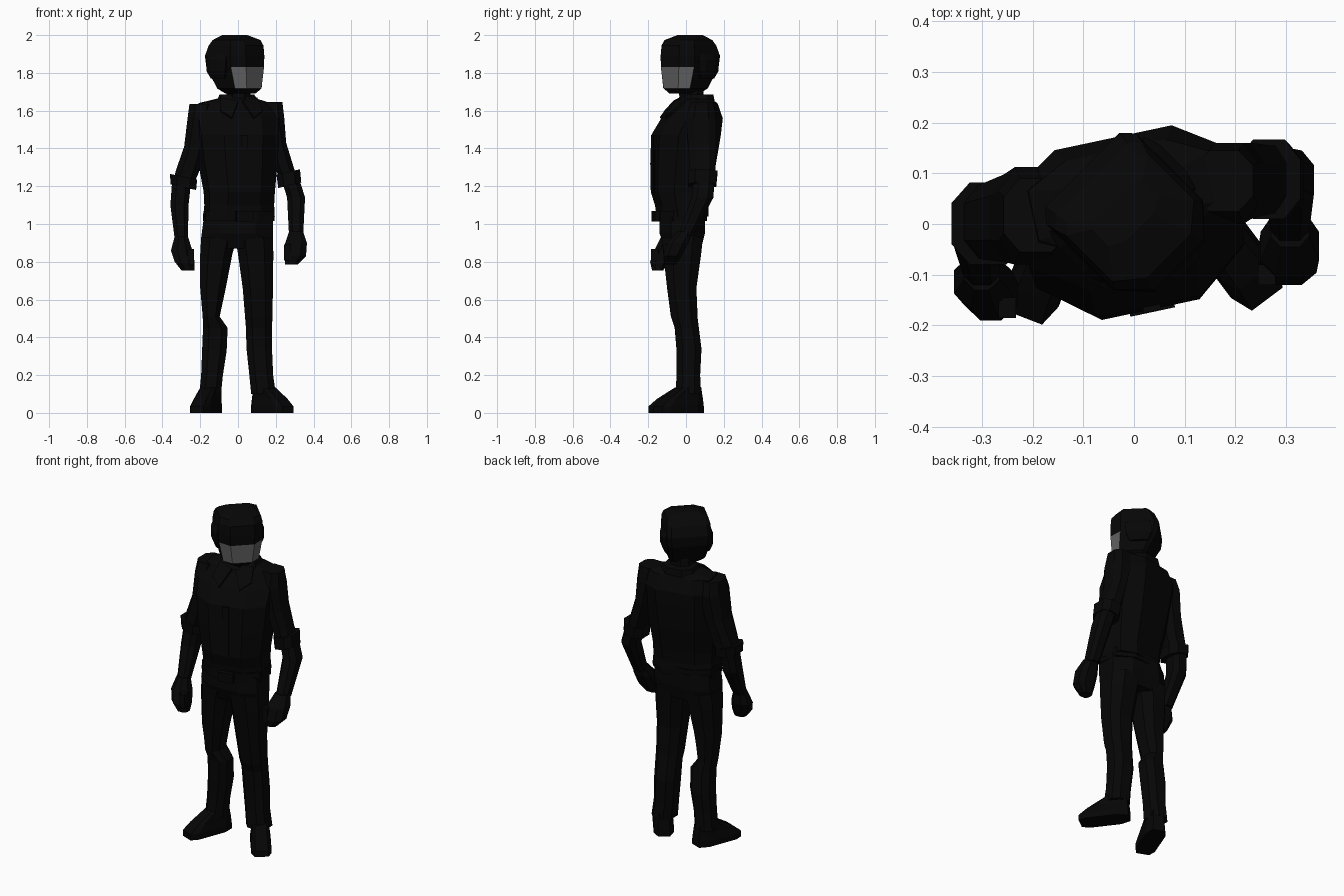
import bpy
import bmesh
from math import radians
from mathutils import Matrix, Vector

default_cube = bpy.data.objects.get("Cube")
if default_cube:
    bpy.data.objects.remove(default_cube, do_unlink=True)


def make_material(name, level):
    material = bpy.data.materials.new(name)
    material.use_nodes = True
    colour = (level, level, level, 1.0)
    material.diffuse_color = colour
    shader = next(n for n in material.node_tree.nodes if n.type == "BSDF_PRINCIPLED")
    shader.inputs["Base Color"].default_value = colour
    shader.inputs["Roughness"].default_value = 0.9
    return material


black_cloth = make_material("black cloth", 0.002)
black_leather = make_material("black leather", 0.0017)
grey_face = make_material("grey face", 0.12)


def finish(name, mesh_builder, material, yaw=0, location=(0, 0, 0)):
    bmesh.ops.recalc_face_normals(mesh_builder, faces=mesh_builder.faces)
    turn = Matrix.Translation(location) @ Matrix.Rotation(radians(yaw), 4, "Z")
    bmesh.ops.transform(mesh_builder, matrix=turn, verts=mesh_builder.verts)
    mesh = bpy.data.meshes.new(name)
    mesh_builder.to_mesh(mesh)
    mesh_builder.free()
    mesh.materials.append(material)
    part = bpy.data.objects.new(name, mesh)
    bpy.context.collection.objects.link(part)
    return part


def loft(name, rings, material=black_cloth, corner=0.5, rear=0.5, yaw=0,
         location=(0, 0, 0), tilt=0):
    """Skin eight-sided rings, each given as height, left, right, front, back."""
    section = [(1, -corner), (1, rear), (rear, 1), (-rear, 1),
               (-1, rear), (-1, -corner), (-corner, -1), (corner, -1)]
    builder = bmesh.new()
    loops = []
    for height, left, right, front, back in rings:
        centre = Vector(((left + right) / 2, (front + back) / 2, height))
        half_width, half_depth = (right - left) / 2, (back - front) / 2
        loops.append([
            builder.verts.new(centre + Vector((u * half_width, v * half_depth, u * tilt)))
            for u, v in section])
    for lower, upper in zip(loops, loops[1:]):
        for i in range(len(section)):
            j = (i + 1) % len(section)
            builder.faces.new((lower[i], lower[j], upper[j], upper[i]))
    builder.faces.new(loops[0])
    builder.faces.new(loops[-1])
    return finish(name, builder, material, yaw, location)


def block(name, centre, size, material=black_cloth, yaw=0):
    builder = bmesh.new()
    place = Matrix.Translation(centre) @ Matrix.Diagonal((*size, 1))
    bmesh.ops.create_cube(builder, size=1, matrix=place)
    return finish(name, builder, material, yaw)


# Head, turned toward the left, with the face panel on its lower front
head_spot = (-0.01, 0.015, 0)
head = loft("head", [
    (1.69, -.06, .06, -.11, .03),
    (1.718, -.1, .1, -.135, .06),
    (1.83, -.122, .122, -.142, .123),
    (1.89, -.126, .126, -.142, .13),
    (1.945, -.122, .122, -.137, .105),
    (1.974, -.114, .114, -.11, .078),
    (2.0, -.07, .07, -.03, .04),
], corner=0.55, rear=0.82, yaw=45, location=head_spot)
head.data.materials.append(grey_face)
forward = Vector((1, -1, 0)).normalized()
for face in head.data.polygons:
    if 1.73 < face.center.z < 1.82 and face.normal.dot(forward) > 0.5:
        face.material_index = 1

for side, label in ((1, "left"), (-1, "right")):
    rim = sorted((side * .1, side * .126))
    pad = sorted((side * .1, side * .143))
    loft(label + "_ear_pad", [
        (1.77, *rim, -.03, .07),
        (1.81, *pad, -.05, .09),
        (1.87, *pad, -.055, .09),
        (1.9, *rim, -.045, .08),
    ], yaw=45, location=head_spot)

# Neck and collar
loft("neck", [(1.6, -.06, .07, -.03, .1), (1.74, -.06, .065, -.04, .09)])
loft("collar", [
    (1.6, -.12, .13, -.06, .14),
    (1.65, -.1, .11, -.045, .145),
    (1.685, -.085, .09, -.02, .14),
], yaw=8)
for side, label in ((1, "left"), (-1, "right")):
    builder = bmesh.new()
    corners = [(.01, -.06, 1.65), (.1, -.01, 1.665), (.115, -.085, 1.6), (.06, -.125, 1.56)]
    builder.faces.new([builder.verts.new((side * x, y, z)) for x, y, z in corners])
    flap = finish(label + "_collar_flap", builder, black_cloth, 12)
    thick = flap.modifiers.new("thickness", "SOLIDIFY")
    thick.thickness = 0.012
    thick.offset = 0

# Shirt, twisted a little toward the left
loft("shirt", [
    (1.04, -.178, .182, -.14, .1),
    (1.1, -.173, .177, -.15, .1),
    (1.17, -.176, .178, -.172, .11),
    (1.32, -.2, .194, -.172, .14),
    (1.47, -.215, .205, -.165, .165),
    (1.56, -.22, .21, -.11, .175),
    (1.64, -.19, .18, -.04, .15),
    (1.665, -.09, .1, -.02, .12),
], rear=0.55, yaw=12)
block("shirt_placket", (0, -.17, 1.32), (.035, .012, .3), yaw=12)

# Belt and buckle
loft("belt", [
    (1.015, -.183, .186, -.148, .103),
    (1.07, -.18, .184, -.148, .103),
], black_leather, yaw=6)
block("belt_buckle", (0, -.16, 1.04), (.09, .035, .055), black_leather, yaw=12)

# Trousers
loft("trouser_seat", [
    (.87, -.192, .183, -.11, .08),
    (.95, -.192, .186, -.14, .1),
    (1.04, -.18, .185, -.14, .1),
])
loft("right_trouser_leg", [
    (.1, -.205, -.09, -.055, .075),
    (.2, -.195, -.08, -.05, .07),
    (.33, -.19, -.06, -.05, .078),
    (.45, -.185, -.055, -.06, .065),
    (.51, -.187, -.097, -.08, .055),
    (.66, -.2, -.065, -.1, .055),
    (.84, -.2, -.03, -.12, .08),
    (.93, -.195, -.005, -.13, .09),
])
loft("left_trouser_leg", [
    (.1, .07, .2, -.055, .08),
    (.2, .06, .186, -.05, .075),
    (.34, .045, .18, -.05, .082),
    (.45, .042, .18, -.058, .068),
    (.5, .038, .182, -.076, .062),
    (.66, .025, .185, -.1, .055),
    (.84, .0, .187, -.12, .08),
    (.93, -.015, .185, -.13, .09),
])

# Shoes, toes turned out
for label, yaw, spot in (("right", -21, (-.146, 0, 0)), ("left", 37, (.144, .01, 0))):
    loft(label + "_shoe", [
        (0, -.056, .056, -.198, .08),
        (.035, -.056, .056, -.198, .08),
        (.075, -.05, .05, -.15, .077),
        (.135, -.045, .045, -.05, .068),
    ], black_leather, 0.68, 0.6, yaw, spot)

# Right arm: sleeve, rolled cuff, forearm, fist and thumb
loft("right_sleeve", [
    (1.22, -.345, -.23, -.065, .075),
    (1.28, -.33, -.205, -.07, .08),
    (1.41, -.285, -.17, -.075, .098),
    (1.56, -.267, -.14, -.08, .112),
    (1.635, -.257, -.13, -.055, .09),
])
loft("right_cuff", [(1.195, -.357, -.222, -.075, .075), (1.25, -.36, -.216, -.08, .082)],
     tilt=-.015)
loft("right_forearm", [
    (.92, -.335, -.265, -.125, -.055),
    (1.1, -.358, -.262, -.065, .05),
    (1.21, -.35, -.25, -.05, .065),
])
loft("right_fist", [
    (.755, -.3, -.23, -.18, -.12),
    (.8, -.335, -.23, -.19, -.09),
    (.86, -.355, -.242, -.168, -.065),
    (.935, -.335, -.265, -.13, -.062),
], corner=0.4)
block("right_thumb", (-.25, -.165, .825), (.035, .04, .085))

# Left arm, elbow drawn back
loft("left_sleeve", [
    (1.24, .22, .315, .025, .155),
    (1.3, .195, .295, .02, .155),
    (1.43, .16, .255, .01, .16),
    (1.56, .13, .245, .0, .16),
    (1.645, .12, .235, .025, .145),
])
loft("left_cuff", [(1.205, .213, .335, .01, .16), (1.275, .204, .328, .01, .167)], tilt=.015)
loft("left_forearm", [
    (.94, .27, .345, -.04, .04),
    (1.14, .26, .355, .03, .145),
    (1.22, .235, .33, .04, .15),
])
loft("left_fist", [
    (.785, .25, .315, -.11, -.05),
    (.83, .245, .36, -.12, -.025),
    (.9, .25, .365, -.1, .013),
    (.96, .27, .345, -.045, .033),
])
block("left_thumb", (.262, -.1, .85), (.035, .04, .085))
